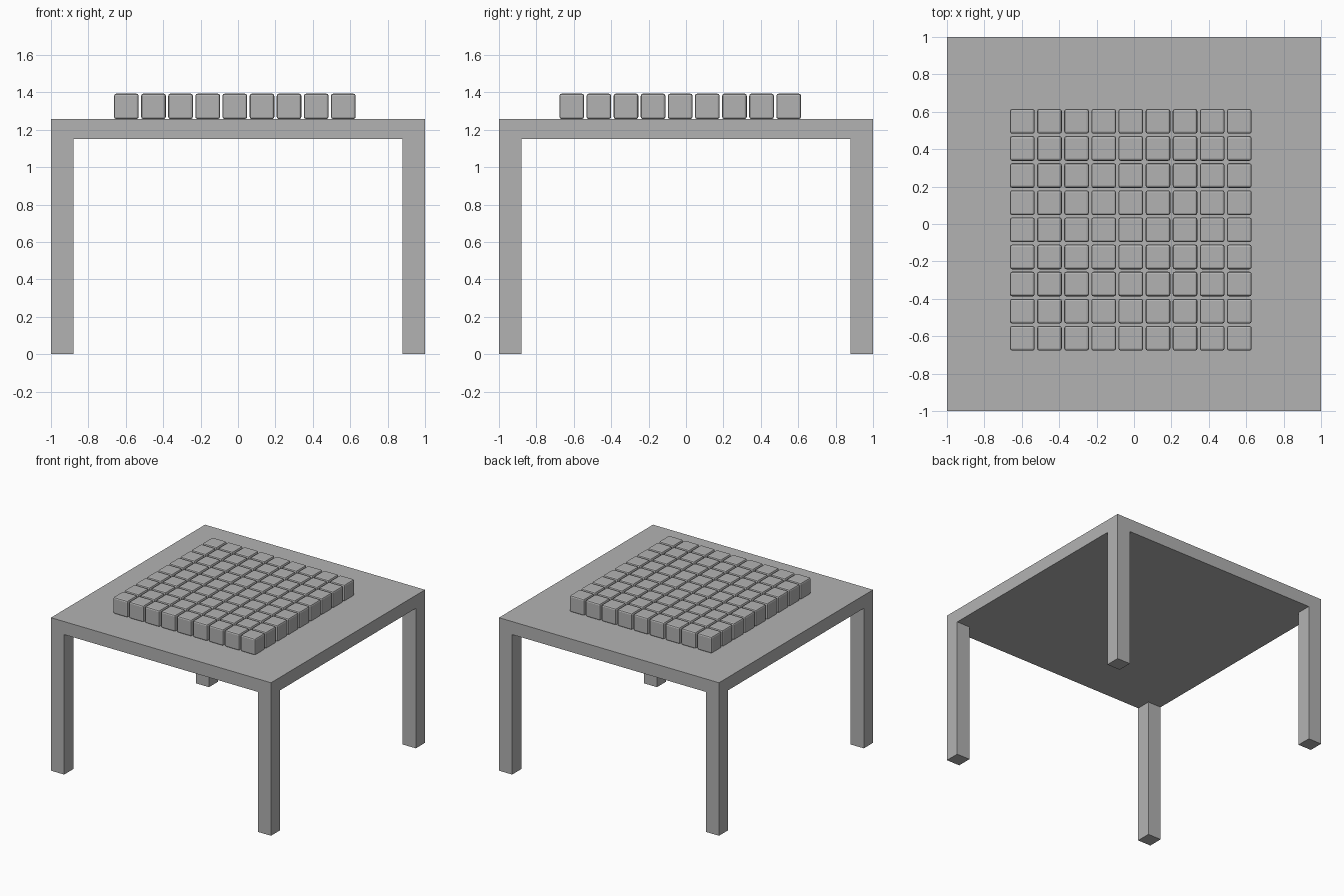
import bpy

if "Cube" in bpy.data.objects:
    bpy.data.objects.remove(bpy.data.objects["Cube"])

grey = bpy.data.materials.new("plain grey")
grey.diffuse_color = (0.448, 0.448, 0.448, 1)
grey.use_nodes = True
grey.node_tree.nodes["Principled BSDF"].inputs["Base Color"].default_value = grey.diffuse_color


def box(name, lo, hi, bevel=0.0):
    """Box between two corners, optionally with rounded edges."""
    centre = [(a + b) / 2 for a, b in zip(lo, hi)]
    bpy.ops.mesh.primitive_cube_add(size=1, location=centre)
    ob = bpy.context.object
    ob.name = name
    ob.scale = [b - a for a, b in zip(lo, hi)]
    bpy.ops.object.transform_apply(location=False, rotation=False, scale=True)
    ob.data.materials.append(grey)
    if bevel:
        mod = ob.modifiers.new("rounded edges", "BEVEL")
        mod.width = bevel
        mod.segments = 2
    return ob


TOP, UNDER, LEG = 1.257, 1.15, 0.12

# table top
box("table_top", (-1, -1, UNDER), (1, 1, TOP))

# four square legs, flush with the corners
for sx, side in ((-1, "left"), (1, "right")):
    for sy, end in ((-1, "front"), (1, "back")):
        x, y = sx * (1 - LEG / 2), sy * (1 - LEG / 2)
        box(f"{end}_{side}_leg", (x - LEG / 2, y - LEG / 2, 0),
            (x + LEG / 2, y + LEG / 2, UNDER))

# 9 x 9 grid of small rounded blocks, slightly off centre
COUNT, PITCH, SIZE = 9, 0.145, 0.132
first = box("block_1_1", (-SIZE / 2, -SIZE / 2, TOP), (SIZE / 2, SIZE / 2, 1.393), 0.012)
for i in range(COUNT):
    for j in range(COUNT):
        ob = first if i == j == 0 else first.copy()
        if ob is not first:
            ob.name = f"block_{i + 1}_{j + 1}"
            bpy.context.collection.objects.link(ob)
        ob.location.x = -0.017 + (i - 4) * PITCH
        ob.location.y = -0.031 + (j - 4) * PITCH
